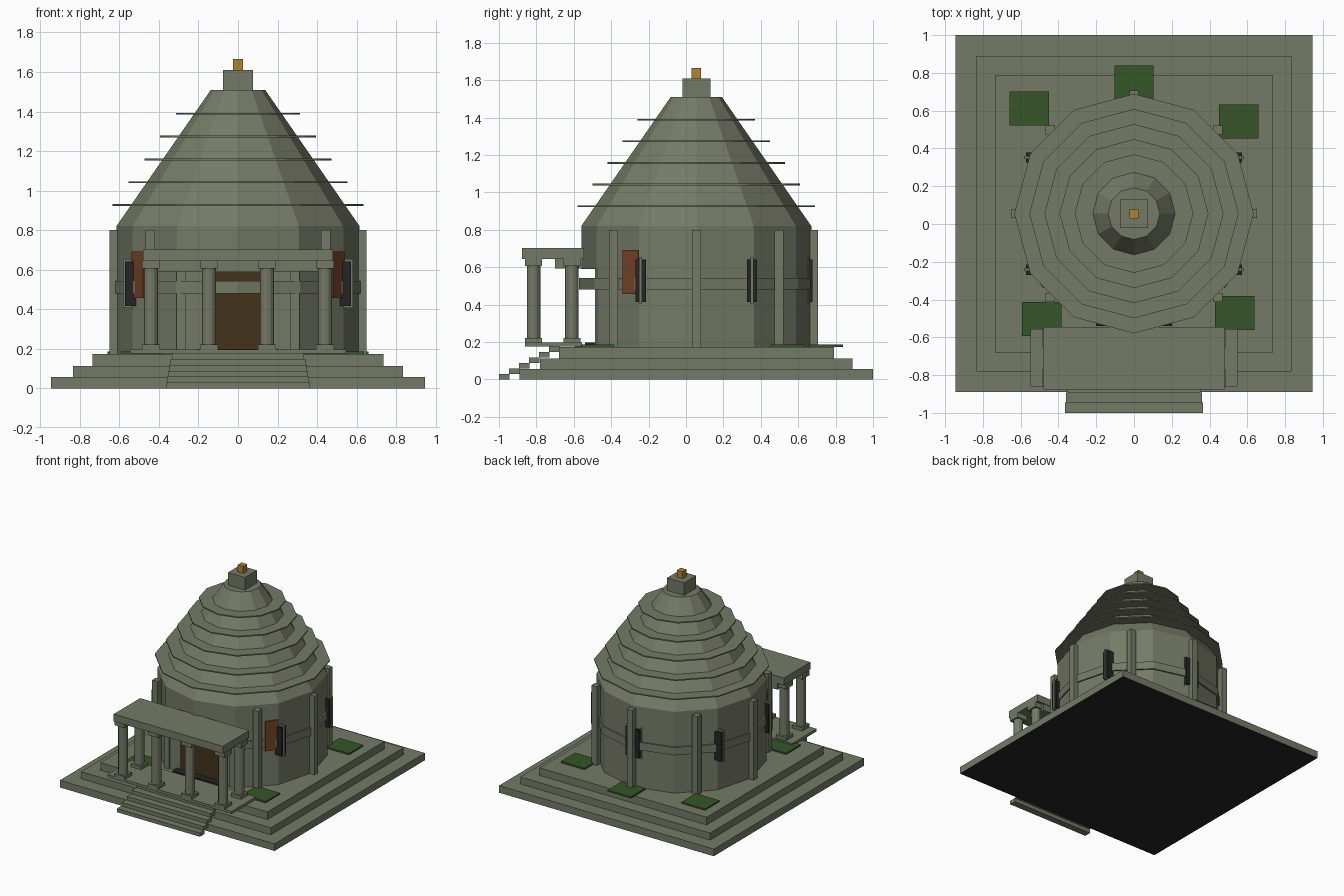
import bpy, math
from math import sin, cos, radians

if "Cube" in bpy.data.objects:
    bpy.data.objects.remove(bpy.data.objects["Cube"])

CY = 0.055  # centre of the round hall along y


def material(name, rgb):
    m = bpy.data.materials.new(name)
    m.use_nodes = True
    m.diffuse_color = (*rgb, 1)
    m.node_tree.nodes["Principled BSDF"].inputs["Base Color"].default_value = (*rgb, 1)
    return m


stone = material("grey_green_stone", (0.178, 0.194, 0.135))
grass = material("dark_grass", (0.035, 0.092, 0.021))
door_wood = material("dark_door_wood", (0.054, 0.034, 0.012))
shutter_wood = material("red_brown_wood", (0.17, 0.054, 0.02))
dark = material("near_black", (0.018, 0.018, 0.019))
gold = material("gold", (0.43, 0.235, 0.03))


def mesh_object(name, verts, faces, mat):
    me = bpy.data.meshes.new(name)
    me.from_pydata(verts, [], faces)
    me.materials.append(mat)
    ob = bpy.data.objects.new(name, me)
    bpy.context.collection.objects.link(ob)
    return ob


def loft(name, low, high, z0, z1, mat):
    """Solid between two outlines with the same number of points."""
    n = len(low)
    verts = [(x, y, z0) for x, y in low] + [(x, y, z1) for x, y in high]
    faces = [(i, (i + 1) % n, n + (i + 1) % n, n + i) for i in range(n)]
    faces += [tuple(reversed(range(n))), tuple(range(n, 2 * n))]
    return mesh_object(name, verts, faces, mat)


def box(name, x0, x1, y0, y1, z0, z1, mat=stone):
    outline = [(x0, y0), (x1, y0), (x1, y1), (x0, y1)]
    return loft(name, outline, outline, z0, z1, mat)


def block(name, x, y, hx, hy, z0, z1, mat=stone):
    """Box given by its centre and half sizes in plan."""
    return box(name, x - hx, x + hx, y - hy, y + hy, z0, z1, mat)


def ring(r, n=12, x=0, y=CY):
    return [(x + r * cos(math.tau * i / n), y + r * sin(math.tau * i / n)) for i in range(n)]


def on_circle(r, angle):
    return r * cos(radians(angle)), CY + r * sin(radians(angle))


# Stepped square terrace with a dark underside
for i, (half, z0, z1) in enumerate([(0.945, 0, 0.057), (0.835, 0.057, 0.113), (0.735, 0.113, 0.174)]):
    step = block(f"terrace_{i}", 0, CY, half, half, z0, z1)
    if i == 0:
        step.data.materials.append(dark)
        for p in step.data.polygons:
            p.material_index = int(p.normal.z < -0.5)

# Front stairs
for i in range(6):
    half = 0.365 - 0.006 * i
    y = -1 + 0.0535 * i
    box(f"stair_{i}", -half, half, y, y + 0.055, 0.0295 * i, 0.0295 * (i + 1))

# Round hall: the lower wall is cut flat at the entrance
full = ring(0.615)
cut = full[:9] + full[10:]
loft("hall_lower_wall", cut, cut, 0.174, 0.59, stone)
loft("hall_upper_wall", full, full, 0.59, 0.82, stone)

# Open band around the hall
n = 12
inner, outer = ring(0.59), ring(0.627)
verts = [(x, y, z) for z in (0.48, 0.542) for r in (inner, outer) for x, y in r]
faces = []
for i in range(n):
    j = (i + 1) % n
    a, b, c, d = (n * k for k in range(4))
    faces += [(b + i, b + j, d + j, d + i), (a + j, a + i, c + i, c + j),
              (c + i, d + i, d + j, c + j), (a + i, a + j, b + j, b + i)]
mesh_object("wall_band", verts, faces, stone)

# Roof cone with thin tier rings
loft("roof_cone", full, ring(0.137), 0.82, 1.51, stone)
for i in range(5):
    z = 0.922 + 0.1155 * i
    tier = ring(0.634 - 0.08 * i)
    loft(f"roof_tier_{i}", tier, tier, z, z + 0.009, stone)
block("roof_cap", 0, CY, 0.075, 0.075, 1.51, 1.61)
block("gold_finial", 0, CY, 0.025, 0.025, 1.61, 1.665, gold)

# Pilasters everywhere but at the entrance
for k in range(8):
    if k != 6:
        block(f"pilaster_{k}", *on_circle(0.627, 45 * k), 0.024, 0.024, 0.174, 0.8)

# Windows: dark boxes set square to the axes, each with a thin stone mullion
for a in (30, 90, 150, 210, 330):
    x, y = on_circle(0.594, a)
    block(f"window_{a}", x, y, 0.058, 0.027, 0.415, 0.642, dark)
    block(f"window_mullion_{a}", x, y, 0.068, 0.008, 0.405, 0.655)

# Wooden boards leaning along the wall next to the front windows
for side, a in (("left", 325.3), ("right", 214.7)):
    c, s = cos(radians(a)), sin(radians(a))
    plan = [(r * c - t * s, CY + r * s + t * c)
            for r, t in ((0.608, -0.05), (0.62, -0.05), (0.62, 0.05), (0.608, 0.05))]
    loft(f"{side}_shutter", plan, plan, 0.457, 0.692, shutter_wood)

# Entrance
box("door", -0.17, 0.17, -0.484, -0.47, 0.174, 0.587, door_wood)
box("door_sill", -0.2, 0.2, -0.54, -0.475, 0.174, 0.198, dark)
for side, x in (("left", 0.288), ("right", -0.288)):
    block(f"{side}_door_jamb", x, -0.473, 0.022, 0.014, 0.174, 0.59)

# Porch
box("porch_floor", -0.547, 0.547, -0.86, -0.555, 0.176, 0.197)
box("porch_roof", -0.48, 0.48, -0.877, -0.545, 0.645, 0.703)
box("porch_back_beam", -0.42, 0.42, -0.7, -0.55, 0.592, 0.645)
spots = [(x, -0.815) for x in (-0.44, -0.147, 0.147, 0.44)] + [(x, -0.61) for x in (-0.44, 0.44)]
for i, (x, y) in enumerate(spots):
    shaft = ring(0.036, 12, x, y)
    loft(f"column_shaft_{i}", shaft, shaft, 0.222, 0.607, stone)
    for part, z0, z1 in (("base", 0.197, 0.222), ("capital", 0.607, 0.645)):
        block(f"column_{part}_{i}", x, y, 0.045, 0.045, z0, z1)

# Lawn patches
for i, (x, y) in enumerate([(0, 0.75), (-0.555, 0.612), (0.555, 0.542), (-0.488, -0.503), (0.533, -0.472)]):
    block(f"lawn_{i}", x, y, 0.104, 0.09, 0.174, 0.186, grass)
